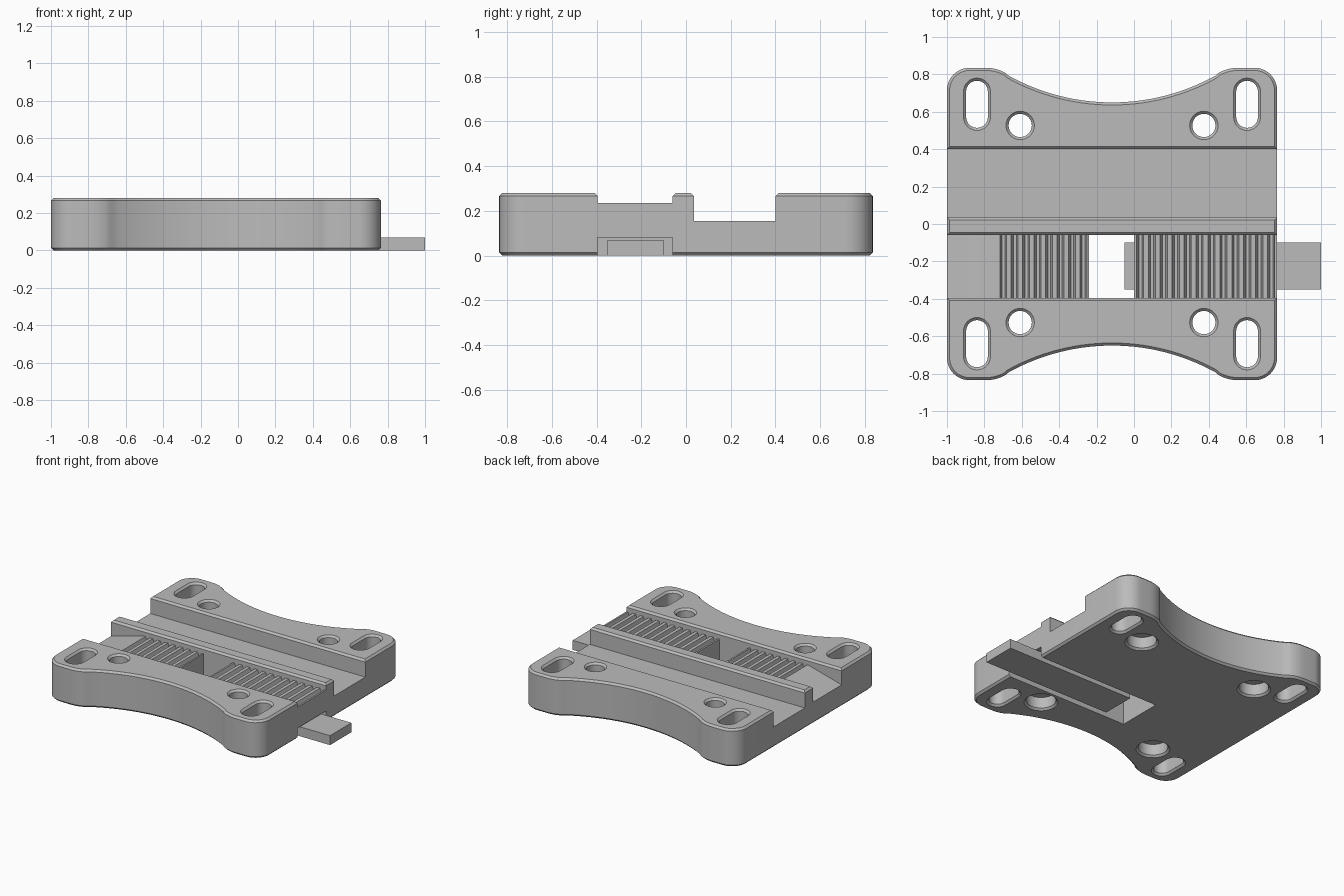
import bpy, bmesh
from math import sin, cos, pi, radians

cube = bpy.data.objects.get("Cube")
if cube:
    bpy.data.objects.remove(cube, do_unlink=True)

# One plain grey plastic
grey = bpy.data.materials.new("grey_plastic")
grey.use_nodes = True
colour = (0.5, 0.5, 0.5, 1)
grey.diffuse_color = colour
grey.node_tree.nodes["Principled BSDF"].inputs["Base Color"].default_value = colour


def loft(name, loops):
    """Closed solid through a stack of matching loops."""
    bm = bmesh.new()
    rings = [[bm.verts.new(p) for p in loop] for loop in loops]
    n = len(rings[0])
    for a, b in zip(rings, rings[1:]):
        for i in range(n):
            j = (i + 1) % n
            bm.faces.new((a[i], a[j], b[j], b[i]))
    bm.faces.new(rings[0][::-1])
    bm.faces.new(rings[-1])
    bmesh.ops.recalc_face_normals(bm, faces=bm.faces)
    mesh = bpy.data.meshes.new(name)
    bm.to_mesh(mesh)
    bm.free()
    mesh.materials.append(grey)
    obj = bpy.data.objects.new(name, mesh)
    bpy.context.collection.objects.link(obj)
    return obj


def arc(cx, cy, r, start, end, steps):
    angles = [radians(start + (end - start) * i / steps) for i in range(steps + 1)]
    return [(cx + r * cos(a), cy + r * sin(a)) for a in angles]


def slot_cutter(name, x, y, half, layers):
    """Vertical stadium (a circle when half is 0) whose radius varies with height."""
    loops = []
    for z, r in layers:
        ring = arc(x, y + half, r, 0, 180, 16) + arc(x, y - half, r, 180, 360, 16)
        if half == 0:
            ring = arc(x, y, r, 0, 360, 32)[:-1]
        loops.append([(px, py, z) for px, py in ring])
    return loft(name, loops)


# Plate outline: rounded corners, waisted front and back
MID = -0.1175
quarter = arc(0.7625, 0.715, 0.12, 0, 90, 10)
quarter += arc(0.675, 0.615, 0.22, 90, 119, 5)
quarter += arc(0, 1.79, 1.14, -61, -90, 14)
back = quarter + [(-u, v) for u, v in quarter[-2::-1]]
outline = back + [(-u, -v) for u, v in back]
plate = loft("mounting_plate", [[(MID + u, v, z) for u, v in outline] for z in (0, 0.28)])
bevel = plate.modifiers.new("edge_chamfer", "BEVEL")
bevel.width = 0.014
bevel.segments = 1
bevel.limit_method = "ANGLE"
bevel.angle_limit = radians(60)

cutters = []

# Wide channel, and the chamfered lip of the toothed groove
channel = [(0.035, 0.155), (0.035, 0.266), (0.005, 0.296),
           (0.43, 0.296), (0.4, 0.266), (0.4, 0.155)]
lip = [(-0.395, 0.266), (-0.425, 0.296), (-0.03, 0.296), (-0.06, 0.266)]
for name, profile in (("channel_cutter", channel), ("lip_cutter", lip)):
    cutters.append(loft(name, [[(x, y, z) for y, z in profile] for x in (-1.2, 1.2)]))


# Toothed groove with entry ramp, open window and pocket under the right-hand teeth
def teeth(start, end, count):
    pitch = (end - start) / count
    pts = []
    for i in range(count):
        x = start + i * pitch
        pts += [(x + pitch * f, 0.235 - d)
                for f, d in ((0.2, 0), (0.4, 0.035), (0.65, 0.035), (0.8, 0))]
    return pts


groove = [(-1.1, 0.4), (-1.1, 0.135), (-0.73, 0.235)]
groove += teeth(-0.73, -0.24, 8)
groove += [(-0.24, 0.235), (-0.24, -0.1), (0.9, -0.1), (0.9, 0.08), (0, 0.08), (0, 0.235)]
groove += teeth(0, 0.765, 12)
groove += [(0.9, 0.235), (0.9, 0.4)]
cutters.append(loft("groove_cutter", [[(x, y, z) for x, z in groove] for y in (-0.395, -0.06)]))

# Strap slots at the corners and counterbored screw holes
slot_layers = [(-0.02, 0.092), (0.014, 0.058), (0.266, 0.058), (0.296, 0.088)]
hole_layers = [(-0.02, 0.134), (0.014, 0.1), (0.095, 0.1), (0.095, 0.062),
               (0.266, 0.062), (0.296, 0.092)]
for sx in (-1, 1):
    for sy in (-1, 1):
        cutters.append(slot_cutter("slot_cutter", MID + sx * 0.722, sy * 0.64, 0.068, slot_layers))
        cutters.append(slot_cutter("hole_cutter", MID + sx * 0.491, sy * 0.527, 0, hole_layers))

for cutter in cutters:
    cutter.hide_render = True
    cut = plate.modifiers.new(cutter.name, "BOOLEAN")
    cut.operation = "DIFFERENCE"
    cut.solver = "EXACT"
    cut.object = cutter

# Bake the cuts, then discard the cutters
bpy.ops.object.select_all(action="DESELECT")
plate.select_set(True)
bpy.context.view_layer.objects.active = plate
for mod in list(plate.modifiers):
    bpy.ops.object.modifier_apply(modifier=mod.name)
for cutter in cutters:
    bpy.data.objects.remove(cutter, do_unlink=True)
bpy.ops.object.shade_smooth_by_angle(angle=radians(25))

# Flat sliding tongue in the pocket
corners = [(-0.05, -0.35), (1, -0.35), (1, -0.1), (-0.05, -0.1)]
loft("sliding_tongue", [[(x, y, z) for x, y in corners] for z in (0, 0.07)])
